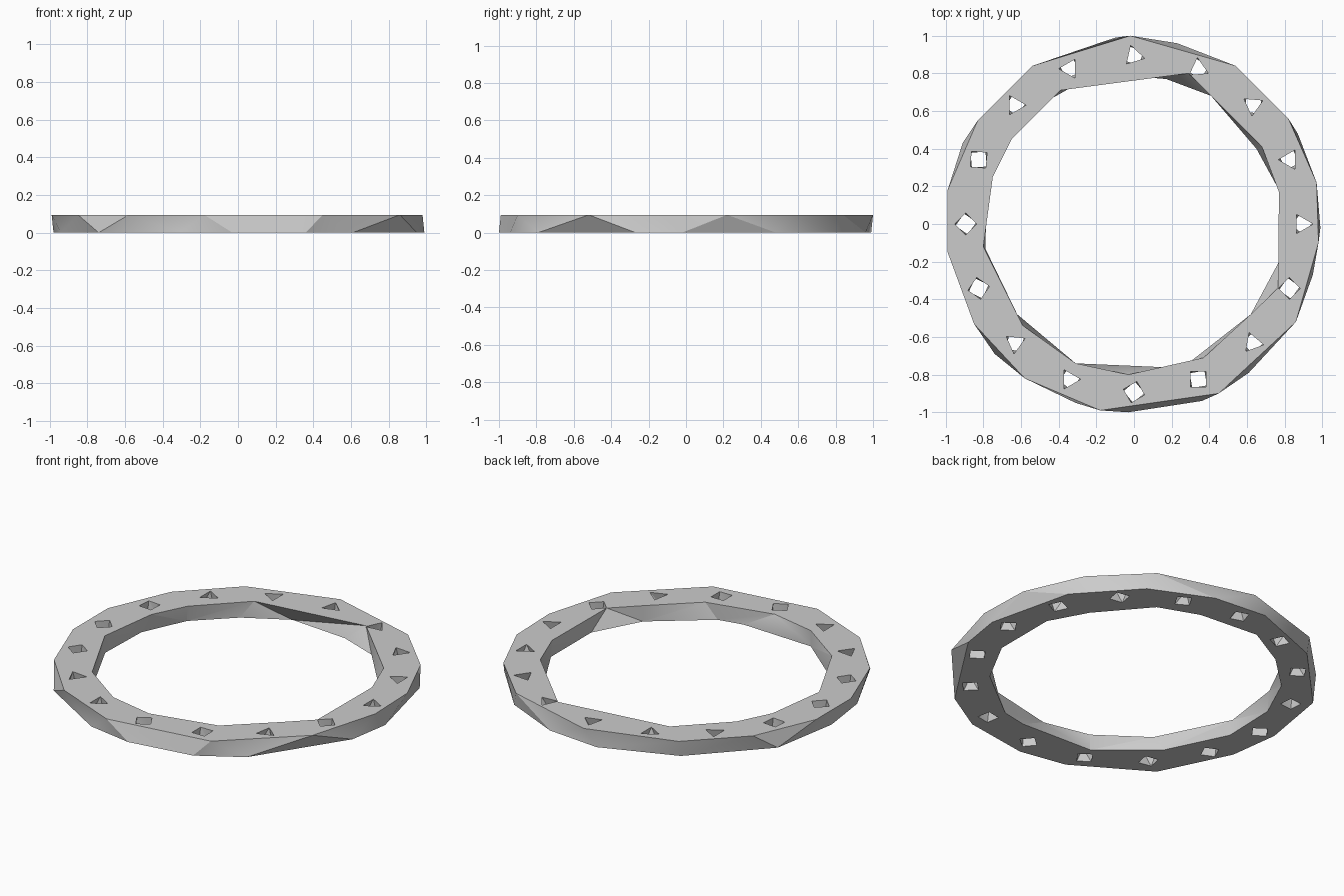
import bpy, bmesh
from math import atan2, cos, sin, radians, tau
from mathutils import Vector

if "Cube" in bpy.data.objects:
    bpy.data.objects.remove(bpy.data.objects["Cube"])

HEIGHT = 0.095

grey = bpy.data.materials.new("plain grey")
grey.use_nodes = True
grey.diffuse_color = (0.6, 0.6, 0.6, 1)
grey.node_tree.nodes["Principled BSDF"].inputs["Base Color"].default_value = (0.6, 0.6, 0.6, 1)


def solid(name, lower, upper, z0, z1, centre=(0, 0)):
    """Closed solid between two loops with different corner counts."""
    bm = bmesh.new()

    def angle(p):
        return atan2(p[1] - centre[1], p[0] - centre[0]) % tau

    def ring(points, z):
        points = sorted(points, key=angle)
        verts = [bm.verts.new((x, y, z)) for x, y in points]
        turns = [angle(p) for p in points]
        return verts + verts[:1], turns + [turns[0] + tau]

    low, low_turn = ring(lower, z0)
    top, top_turn = ring(upper, z1)
    bm.faces.new(low[:-1])
    bm.faces.new(top[:-1])
    # Zip the facets of the wall together in angular order
    i = j = 0
    while i < len(low) - 1 or j < len(top) - 1:
        if j == len(top) - 1 or (i < len(low) - 1 and low_turn[i + 1] <= top_turn[j + 1]):
            bm.faces.new((low[i], low[i + 1], top[j]))
            i += 1
        else:
            bm.faces.new((low[i], top[j + 1], top[j]))
            j += 1
    bmesh.ops.recalc_face_normals(bm, faces=bm.faces)
    mesh = bpy.data.meshes.new(name)
    bm.to_mesh(mesh)
    bm.free()
    mesh.materials.append(grey)
    obj = bpy.data.objects.new(name, mesh)
    bpy.context.collection.objects.link(obj)
    return obj


def polygon(centre, sides, turn, radius):
    return [(centre[0] + radius * cos(radians(turn) + tau * k / sides),
             centre[1] + radius * sin(radians(turn) + tau * k / sides)) for k in range(sides)]


def cut(target, cutter):
    mod = target.modifiers.new(cutter.name, "BOOLEAN")
    mod.operation = "DIFFERENCE"
    mod.solver = "EXACT"
    mod.object = cutter
    bpy.context.view_layer.objects.active = target
    bpy.ops.object.modifier_apply(modifier=mod.name)
    bpy.data.objects.remove(cutter)


# Faceted outer rim, upper and lower outline
outer_top = [(.97, .22), (.82, .56), (.54, .84), (-.02, 1), (-.54, .84), (-.83, .55), (-.99, .18),
             (-.99, -.15), (-.85, -.53), (-.58, -.82), (-.18, -.99), (.45, -.9), (.86, -.52), (.98, -.1)]
outer_low = [(.99, -.02), (.87, .48), (.58, .8), (.23, .96), (-.1, .99), (-.54, .82), (-.91, .43),
             (-.98, .02), (-.94, -.28), (-.74, -.69), (-.31, -.95), (-.03, -1), (.36, -.94),
             (.61, -.79), (.95, -.27)]
ring = solid("faceted_ring", outer_low, outer_top, 0, HEIGHT)

# Faceted inner opening
inner_top = [(.77, .17), (.68, .41), (.41, .68), (.29, .8), (-.39, .71), (-.65, .45), (-.75, .25),
             (-.8, -.12), (-.59, -.54), (-.31, -.74), (-.03, -.8), (.37, -.71), (.62, -.48), (.765, -.34)]
inner_low = [(.77, .18), (.65, .4), (.41, .68), (.17, .77), (-.2, .8), (-.45, .66), (-.66, .46),
             (-.78, .2), (-.79, -.13), (-.62, -.48), (-.31, -.74), (.15, -.76), (.3, -.73),
             (.62, -.48), (.77, -.2)]
cut(ring, solid("opening_cutter", inner_low, inner_top, -.0005, HEIGHT + .0005))

# Sixteen small bolt holes: corner count and turn of each upper outline
holes = [(3, 0), (3, 60), (3, 25), (3, 95), (3, 107), (3, 60), (3, 0), (4, 40),
         (4, 0), (4, 10), (3, 24), (3, 0), (4, 75), (4, 45), (3, -10), (4, 0)]
for k, (sides, turn) in enumerate(holes):
    a = tau * k / len(holes)
    centre = (.893 * cos(a), .893 * sin(a))
    cut(ring, solid("hole_cutter", polygon(centre, 4, turn + 10, .056),
                    polygon(centre, sides, turn, .058), -.001, HEIGHT + .001, centre))

# Soft shading across shallow facets, crisp edges elsewhere
bpy.ops.object.select_all(action="DESELECT")
ring.select_set(True)
bpy.context.view_layer.objects.active = ring
bpy.ops.object.shade_smooth_by_angle(angle=radians(30))
